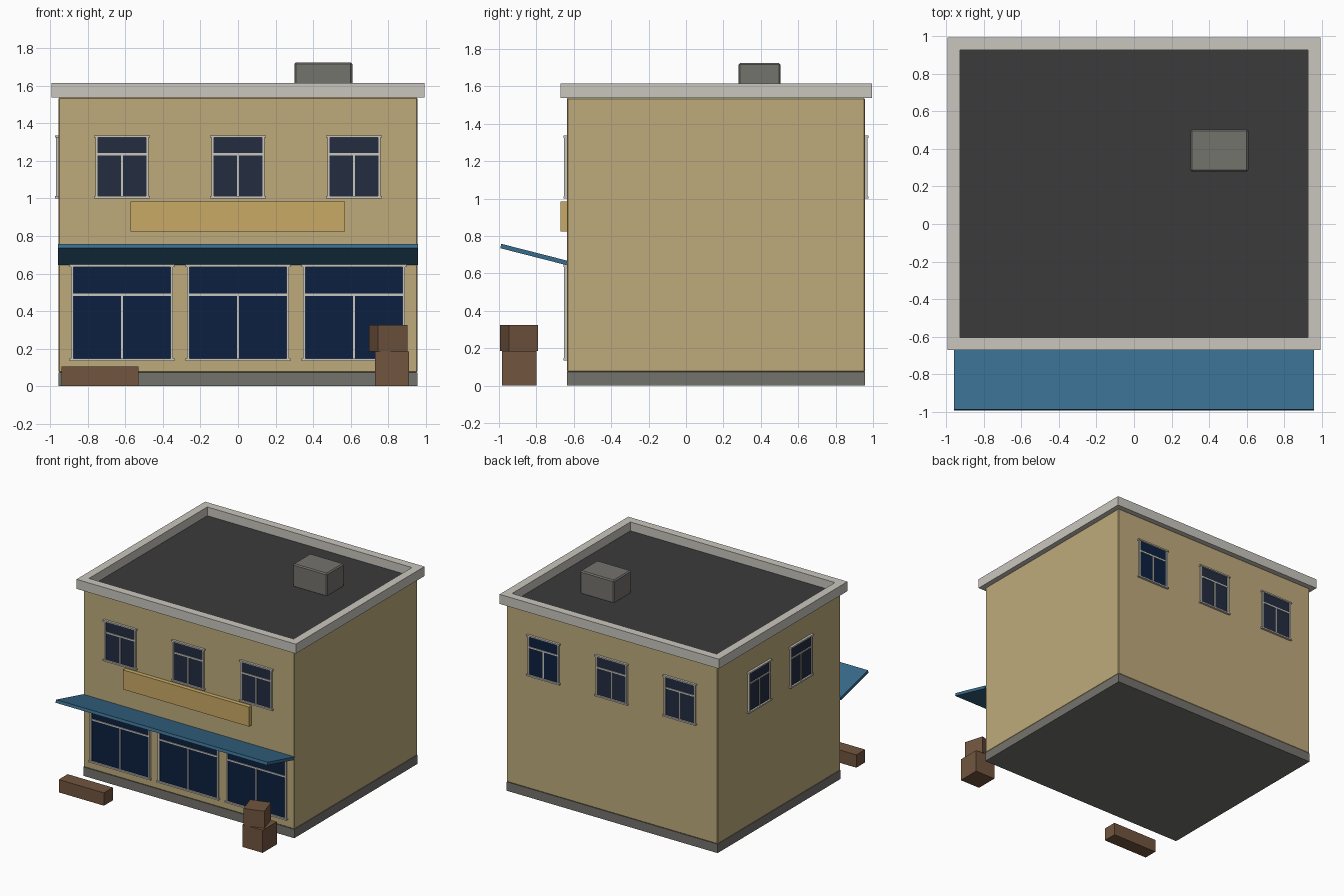
import bpy, bmesh, math
from mathutils import Matrix, Vector

if "Cube" in bpy.data.objects:
    bpy.data.objects.remove(bpy.data.objects["Cube"])


def material(name, hex_code):
    def linear(c):
        return c / 12.92 if c <= 0.04045 else ((c + 0.055) / 1.055) ** 2.4
    rgb = [linear(int(hex_code[i:i + 2], 16) / 255) for i in (0, 2, 4)]
    m = bpy.data.materials.new(name)
    m.diffuse_color = (*rgb, 1)
    m.use_nodes = True
    m.node_tree.nodes["Principled BSDF"].inputs["Base Color"].default_value = m.diffuse_color
    return m


WALL = material("sand wall", "BFAB7C")
TRIM = material("pale trim", "C9C6BE")
ROOF = material("dark roof", "3B3B3B")
STONE = material("grey stone", "74736D")
SIGN = material("ochre board", "C9AA65")
BLUE = material("awning blue", "386C8C")
WOOD = material("brown wood", "71553F")
SHOP_GLASS = material("navy glass", "0C2040")
GLASS = material("slate glass", "232C40")


def add_box(bm, lo, hi, mat_index=0):
    """Add an axis-aligned box from corner lo to corner hi."""
    lo, hi = Vector(lo), Vector(hi)
    size = Matrix.Diagonal((*(hi - lo), 1))
    new = bmesh.ops.create_cube(bm, size=1, matrix=Matrix.Translation((lo + hi) / 2) @ size)
    for f in {f for v in new["verts"] for f in v.link_faces}:
        f.material_index = mat_index


def finish(name, bm, mats, bevel=0):
    mesh = bpy.data.meshes.new(name)
    bmesh.ops.recalc_face_normals(bm, faces=bm.faces)
    bm.to_mesh(mesh)
    bm.free()
    for m in mats:
        mesh.materials.append(m)
    ob = bpy.data.objects.new(name, mesh)
    bpy.context.collection.objects.link(ob)
    if bevel:
        mod = ob.modifiers.new("soft edge", "BEVEL")
        mod.width, mod.segments = bevel, 1
    return ob


def box(name, lo, hi, mat, bevel=0):
    bm = bmesh.new()
    add_box(bm, lo, hi)
    return finish(name, bm, [mat], bevel)


def window(name, pos, angle, w, h, bar_z, glass):
    """Window standing on pos, facing -y before turning by angle about z."""
    bm = bmesh.new()
    j, r, half = 0.014, 0.012, w / 2
    add_box(bm, (-half + j, -0.005, r), (half - j, 0.002, h - r), 1)        # pane
    for s in (-1, 1):                                                       # jambs
        a, b = sorted((s * half, s * (half - j)))
        add_box(bm, (a, -0.014, r), (b, 0.002, h - r))
    for z in (0, h - r):                                                    # sill and lintel
        add_box(bm, (-half - 0.008, -0.019, z), (half + 0.008, 0.002, z + r))
    add_box(bm, (-half + j, -0.011, bar_z - 0.006), (half - j, 0, bar_z + 0.006))
    add_box(bm, (-0.005, -0.011, r), (0.005, 0, bar_z - 0.006))
    ob = finish(name, bm, [TRIM, glass])
    ob.location = pos
    ob.rotation_euler.z = angle


# Building shell
X, Y0, Y1 = 0.957, -0.637, 0.957
box("plinth", (-X, Y0, 0), (X, Y1, 0.073), STONE)
box("walls", (-X, Y0, 0.073), (X, Y1, 1.537), WALL, 0.005)
box("roof_deck", (-0.94, -0.62, 1.53), (0.94, 0.945, 1.543), ROOF)

# Parapet: rectangular profile carried round the roof outline
bm = bmesh.new()
rings = []
for inset, z in ((0, 1.537), (0, 1.615), (0.067, 1.615), (0.067, 1.537)):
    x, ya, yb = 0.995 - inset, -0.672 + inset, 0.995 - inset
    rings.append([bm.verts.new(c + (z,)) for c in ((-x, ya), (x, ya), (x, yb), (-x, yb))])
for k in range(4):
    a, b = rings[k], rings[(k + 1) % 4]
    for i in range(4):
        n = (i + 1) % 4
        bm.faces.new((a[i], a[n], b[n], b[i]))
finish("parapet", bm, [TRIM])

# Rooftop unit
box("roof_unit", (0.30, 0.28, 1.535), (0.61, 0.505, 1.725), STONE, 0.009)

# Windows
for i, x in enumerate((-0.618, 0, 0.618)):
    window(f"shop_window_{i}", (x, Y0, 0.135), 0, 0.545, 0.512, 0.352, SHOP_GLASS)
    window(f"front_window_{i}", (x, Y0, 1.0), 0, 0.284, 0.336, 0.236, GLASS)
    window(f"back_window_{i}", (x, Y1, 1.0), math.pi, 0.284, 0.336, 0.236,
           SHOP_GLASS if x > 0 else GLASS)
for i, y in enumerate((-0.115, 0.425)):
    window(f"left_window_{i}", (-X, y, 1.0), -math.pi / 2, 0.284, 0.336, 0.236, GLASS)

# Sign board
box("sign_board", (-0.573, -0.672, 0.825), (0.57, Y0, 0.985), SIGN)

# Awning: thin slab rising away from the wall
tilt = math.atan2(0.092, 0.36)
awning = box("awning", (-0.96, -0.365, -0.012), (0.96, 0, 0.012), BLUE)
awning.location = (0, -0.637, 0.656)
awning.rotation_euler.x = -tilt

# Crates and low planter box on the pavement
box("lower_crate", (0.73, -0.983, 0), (0.912, -0.80, 0.185), WOOD)
crate = box("upper_crate", (-0.082, -0.082, 0), (0.082, 0.082, 0.14), WOOD)
crate.location = (0.80, -0.893, 0.185)
crate.rotation_euler.z = math.radians(17)
box("long_crate", (-0.94, -0.98, 0), (-0.53, -0.865, 0.105), WOOD)
